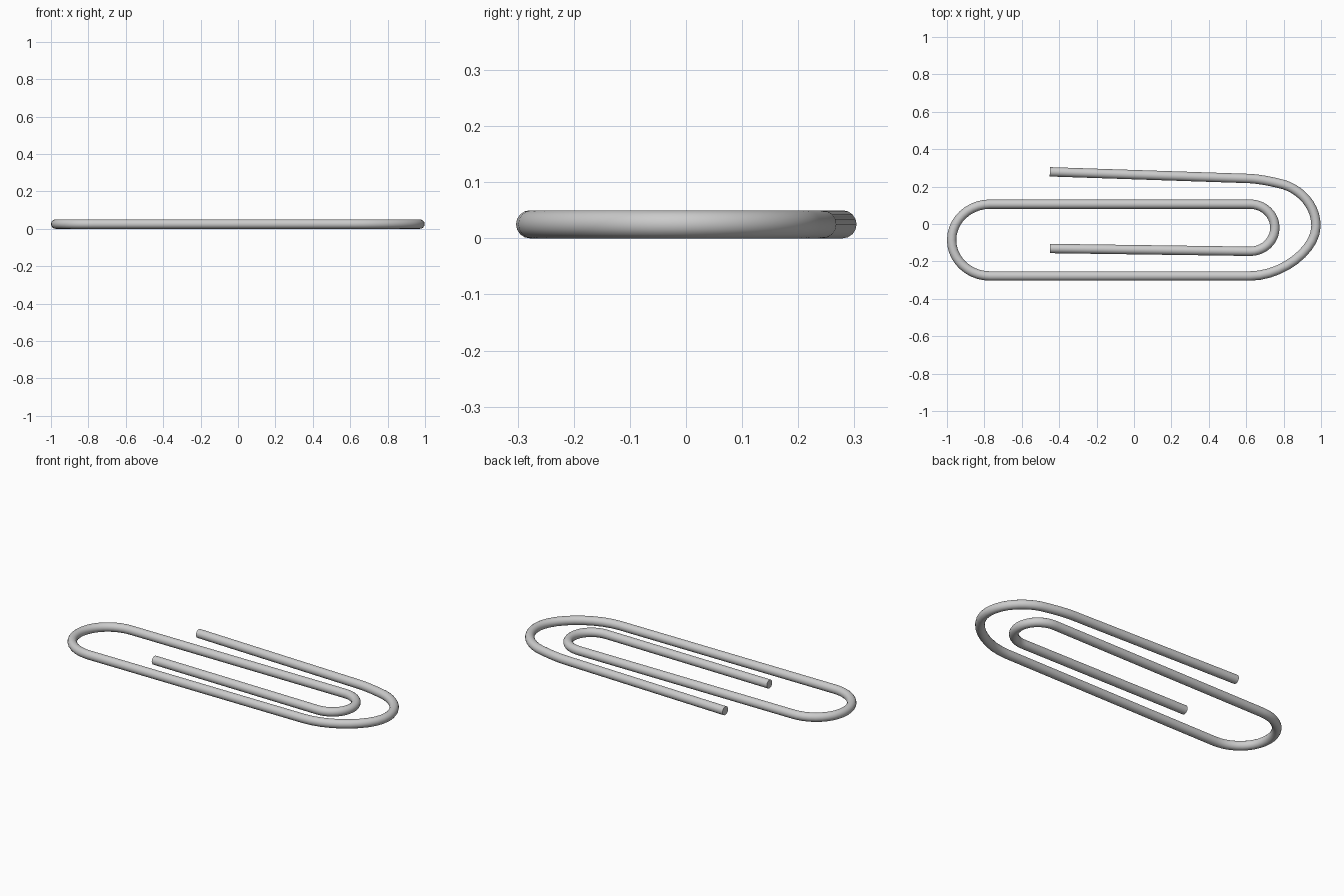
import bpy

if "Cube" in bpy.data.objects:
    bpy.data.objects.remove(bpy.data.objects["Cube"])

R = 0.025  # wire radius

# Wire path: (point, incoming handle, outgoing handle); None = straight side
path = [
    # outer free end
    ((-0.45, 0.279), None, None),
    # large right bend
    ((0.62, 0.243), None, (0.68, 0.239)),
    ((0.80, 0.211), (0.74, 0.226), (0.89, 0.183)),
    ((0.973, -0.01), (0.973, 0.10), (0.973, -0.14)),
    ((0.62, -0.278), (0.79, -0.278), None),
    # left bend
    ((-0.77, -0.278), None, (-0.883, -0.278)),
    ((-0.975, -0.086), (-0.975, -0.192), (-0.975, 0.02)),
    ((-0.77, 0.106), (-0.883, 0.106), None),
    # small inner right bend
    ((0.62, 0.106), None, (0.694, 0.106)),
    ((0.753, -0.02), (0.753, 0.05), (0.753, -0.09)),
    ((0.62, -0.146), (0.694, -0.146), None),
    # inner free end
    ((-0.45, -0.131), None, None),
]

curve = bpy.data.curves.new("wire", "CURVE")
curve.dimensions = "3D"
curve.bevel_depth = R
curve.bevel_resolution = 6
curve.resolution_u = 10
curve.use_fill_caps = True
spline = curve.splines.new("BEZIER")
spline.bezier_points.add(len(path) - 1)
for i, (co, left, right) in enumerate(path):
    p = spline.bezier_points[i]
    p.handle_left_type = "FREE" if left else "VECTOR"
    p.handle_right_type = "FREE" if right else "VECTOR"
    p.co = (*co, R)
    p.handle_left = (*(left or co), R)
    p.handle_right = (*(right or co), R)

clip = bpy.data.objects.new("bent_wire_clip", curve)
bpy.context.collection.objects.link(clip)

# Turn the wire into a smooth mesh with crisp cut ends
bpy.context.view_layer.objects.active = clip
clip.select_set(True)
bpy.ops.object.convert(target="MESH")
bpy.ops.object.shade_smooth_by_angle()
